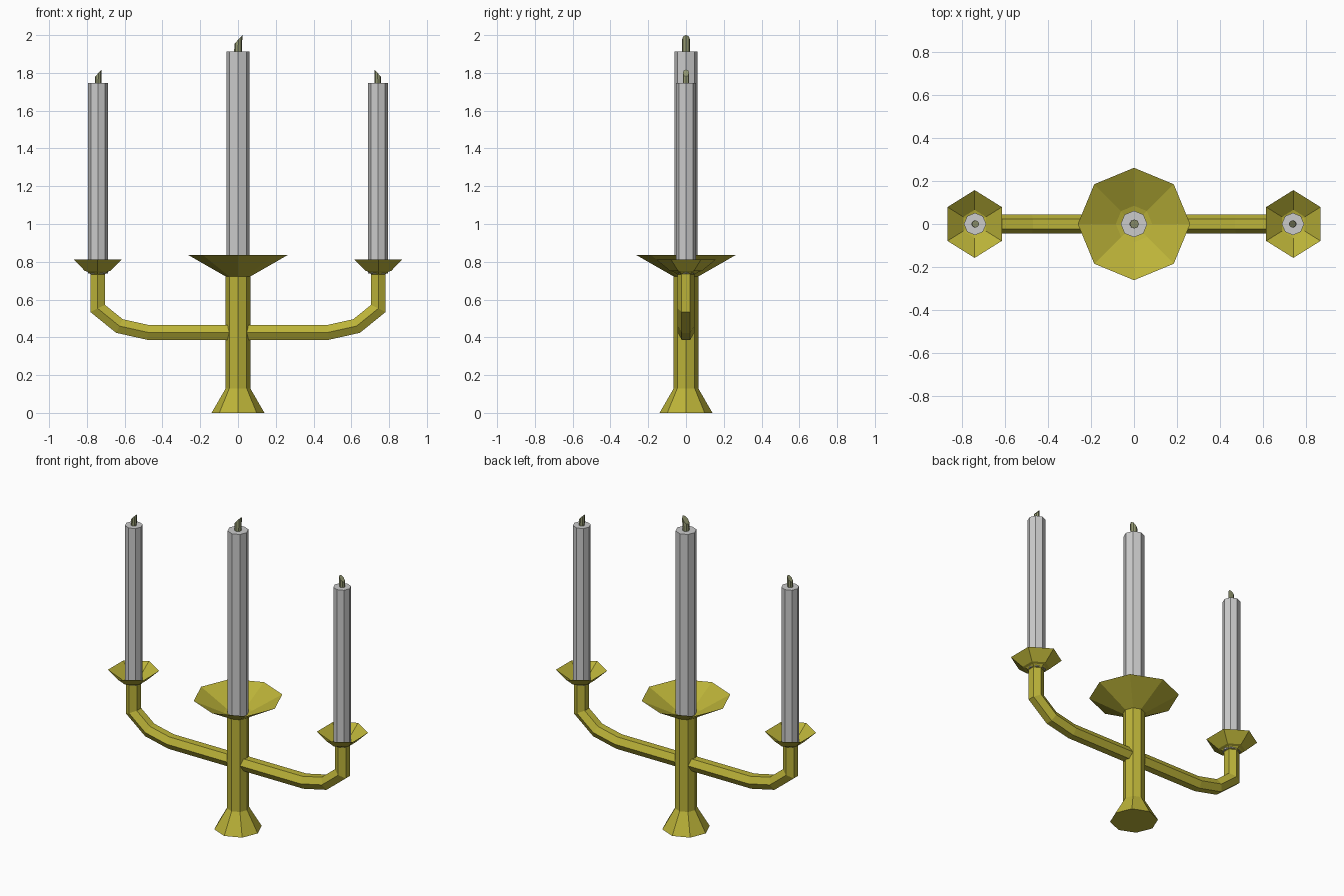
import bpy, bmesh
from math import cos, sin, pi
from mathutils import Vector

if "Cube" in bpy.data.objects:
    bpy.data.objects.remove(bpy.data.objects["Cube"])


def material(name, rgb):
    m = bpy.data.materials.new(name)
    m.diffuse_color = (*rgb, 1)
    m.use_nodes = True
    m.node_tree.nodes["Principled BSDF"].inputs["Base Color"].default_value = m.diffuse_color
    return m


BRASS = material("brass", (0.50, 0.45, 0.04))
WICK = material("wick", (0.30, 0.32, 0.17))


def loft(name, rings, mat=None, close=False):
    """Skin a list of equal-sized point rings; cap both ends or join them."""
    bm = bmesh.new()
    vs = [[bm.verts.new(p) for p in ring] for ring in rings]
    n = len(vs[0])
    for a, b in zip(vs, vs[1:]):
        for i in range(n):
            j = (i + 1) % n
            bm.faces.new((a[i], a[j], b[j], b[i]))
    bm.faces.new(vs[0][::-1])
    bm.faces.new(vs[-1])
    bmesh.ops.recalc_face_normals(bm, faces=bm.faces)
    mesh = bpy.data.meshes.new(name)
    bm.to_mesh(mesh)
    bm.free()
    ob = bpy.data.objects.new(name, mesh)
    bpy.context.collection.objects.link(ob)
    if mat:
        mesh.materials.append(mat)
    return ob


def ring(r, z, n=8, x=0, phase=0.0, sx=1.0, slant=0.0):
    pts = []
    for i in range(n):
        a = phase + 2 * pi * i / n
        dx = r * cos(a) * sx
        pts.append((x + dx, r * sin(a), z + slant * dx))
    return pts


def candle(prefix, x, r, z0, z1, wick_r, wick_top, lean):
    loft(prefix + "_candle", [ring(r, z0, x=x), ring(r, z1, x=x)])
    # wick with a slanted tip
    slope = 1.1 * lean
    zc = wick_top - 1.1 * wick_r
    loft(prefix + "_wick", [ring(wick_r, z1 - 0.02, x=x),
                            ring(wick_r, zc, x=x + 0.002 * lean, slant=slope)], WICK)


# central foot, stem and drip dish
stem = [(0.14, 0), (0.065, 0.13), (0.065, 0.722), (0.262, 0.835),
        (0.085, 0.745), (0.05, 0.735)]
loft("stem_and_dish", [ring(r, z) for r, z in stem], BRASS)
candle("centre", 0, 0.062, 0.725, 1.912, 0.021, 2.0, 1)

# mirrored arms, side dishes and side candles
path = [(0.04, 0.426), (0.476, 0.426), (0.628, 0.46), (0.743, 0.553), (0.743, 0.735)]
for s, side in ((-1, "left"), (1, "right")):
    pts = [Vector(p) for p in path]
    rings = []
    for k, p in enumerate(pts):
        d0 = (p - pts[k - 1]).normalized() if k else (pts[1] - p).normalized()
        d1 = (pts[k + 1] - p).normalized() if k < len(pts) - 1 else d0
        t = (d0 + d1).normalized()
        miter = Vector((-t.y, t.x)) / t.dot(d0)
        sec = []
        for i in range(6):
            a = pi / 2 + i * pi / 3
            q = p + miter * (0.045 * cos(a))
            sec.append((s * q.x, 0.045 * sin(a), q.y))
        rings.append(sec)
    loft(side + "_arm", rings, BRASS)

    dish = [(0.043, 0.731), (0.158, 0.812), (0.085, 0.752), (0.045, 0.742)]
    loft(side + "_dish", [ring(r, z, 6, s * 0.743, pi / 2, 0.925) for r, z in dish], BRASS)
    candle(side, s * 0.741, 0.052, 0.737, 1.747, 0.017, 1.818, -s)
